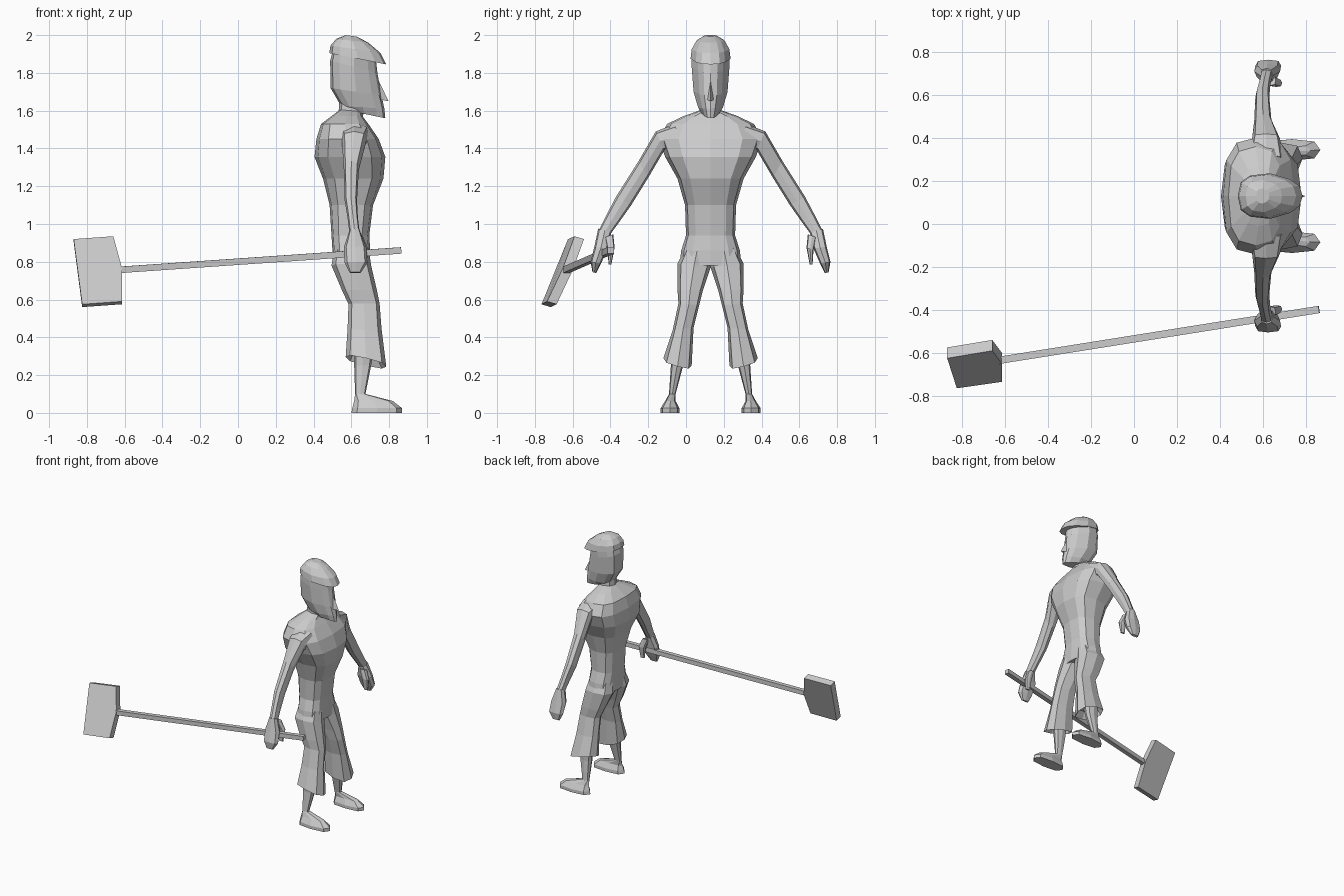
import bpy, bmesh, math
from mathutils import Vector

if "Cube" in bpy.data.objects:
    bpy.data.objects.remove(bpy.data.objects["Cube"])

MID = 0.13  # y of the figure's symmetry plane

grey = bpy.data.materials.new("plain grey")
grey.diffuse_color = (0.6, 0.6, 0.6, 1)
grey.use_nodes = True
grey.node_tree.nodes["Principled BSDF"].inputs["Base Color"].default_value = grey.diffuse_color


def finish(name, bm, mirror=False, y=0.0):
    bmesh.ops.recalc_face_normals(bm, faces=bm.faces)
    mesh = bpy.data.meshes.new(name)
    bm.to_mesh(mesh)
    bm.free()
    mesh.materials.append(grey)
    ob = bpy.data.objects.new(name, mesh)
    ob.location.y = y
    bpy.context.collection.objects.link(ob)
    if mirror:
        mod = ob.modifiers.new("other side", 'MIRROR')
        mod.use_axis = (False, True, False)
        mod.use_mirror_merge = False
    return ob


def ring(xb, xf, a, b, n, tilt=0.0, power=0.7, taper=0.0):
    """Rounded section from back xb to front xf, spanning (y, z) points a to b."""
    pts = []
    for i in range(n):
        t = 2 * math.pi * i / n
        c = math.copysign(abs(math.cos(t)) ** power, math.cos(t))
        s = math.copysign(abs(math.sin(t)) ** power, math.sin(t))
        s *= 1 - taper * max(c, 0)
        k = (s + 1) / 2
        pts.append(((xb + xf) / 2 + c * (xf - xb) / 2,
                    a[0] + (b[0] - a[0]) * k - MID,
                    a[1] + (b[1] - a[1]) * k + tilt * c))
    return pts


def loft(name, rings, mirror=False):
    bm = bmesh.new()
    loops = [[bm.verts.new(p) for p in r] for r in rings]
    n = len(loops[0])
    for lo, hi in zip(loops, loops[1:]):
        for i in range(n):
            j = (i + 1) % n
            bm.faces.new((lo[i], lo[j], hi[j], hi[i]))
    bm.faces.new(loops[0])
    bm.faces.new(loops[-1])
    return finish(name, bm, mirror, MID)


def centred(rows, n, taper=0.0, power=0.7):
    """Rows of back x, back z, front x, front z, half width."""
    return [ring(xb, xf, (MID - h, (zb + zf) / 2), (MID + h, (zb + zf) / 2), n,
                 (zf - zb) / 2, power, taper) for xb, zb, xf, zf, h in rows]


def limb(rows, n=8):
    """Rows of back x, front x, outer (y, z), inner (y, z), front tilt."""
    return [ring(xb, xf, a, b, n, tilt) for xb, xf, a, b, tilt in rows]


# torso
loft("torso", centred([
    (.50, .78, .70, .78, .165), (.50, .86, .70, .86, .155),
    (.495, .94, .695, .94, .13), (.485, 1.10, .715, 1.10, .135),
    (.45, 1.24, .77, 1.24, .175), (.405, 1.355, .78, 1.355, .24),
    (.415, 1.45, .745, 1.45, .275), (.44, 1.53, .69, 1.53, .23),
    (.50, 1.575, .66, 1.57, .14), (.54, 1.605, .65, 1.595, .06)], 12))

# neck, head and cap
loft("neck", centred([(.53, 1.56, .66, 1.56, .06), (.54, 1.70, .68, 1.68, .055)], 8))
loft("head", centred([
    (.56, 1.605, .78, 1.56, .045), (.545, 1.625, .775, 1.61, .066),
    (.49, 1.72, .76, 1.68, .09), (.488, 1.865, .738, 1.80, .1),
    (.50, 1.91, .73, 1.87, .1)], 12, .45))
loft("cap", centred([
    (.483, 1.905, .785, 1.845, .106), (.49, 1.945, .755, 1.905, .1),
    (.52, 1.98, .69, 1.96, .075), (.57, 2.0, .63, 1.992, .035)], 12, .3))

# nose wedge
bm = bmesh.new()
root, tip, left, right, back = [bm.verts.new(p) for p in (
    (.735, 0, 1.78), (.797, 0, 1.65), (.745, -.022, 1.66), (.745, .022, 1.66), (.74, 0, 1.68))]
for f in ((root, left, tip), (root, tip, right), (left, back, tip),
          (back, right, tip), (root, back, left), (root, right, back)):
    bm.faces.new(f)
finish("nose", bm, y=MID)

# arms, fingers and thumbs
loft("arm", limb([
    (.53, .70, (-.06, 1.53), (-.01, 1.38), 0),
    (.55, .68, (-.16, 1.49), (-.115, 1.39), 0),
    (.56, .64, (-.25, 1.335), (-.20, 1.245), 0),
    (.565, .63, (-.37, 1.145), (-.29, 1.10), 0),
    (.58, .635, (-.42, 1.05), (-.35, 1.015), 0),
    (.59, .645, (-.465, .96), (-.405, .94), 0)]), True)
loft("hand", limb([
    (.59, .645, (-.465, .975), (-.395, .955), 0),
    (.56, .68, (-.485, .88), (-.415, .87), 0),
    (.565, .685, (-.505, .80), (-.45, .79), 0),
    (.59, .65, (-.495, .745), (-.475, .74), 0)]), True)
loft("thumb", limb([
    (.61, .66, (-.43, .93), (-.385, .945), 0),
    (.635, .69, (-.415, .86), (-.378, .875), 0),
    (.645, .68, (-.41, .785), (-.395, .785), 0)]), True)

# flared trouser legs with a recessed hem
loft("trouser_leg", limb([
    (.51, .69, (0, .88), (.125, .88), 0),
    (.495, .705, (-.045, .79), (.13, .77), 0),
    (.55, .735, (-.045, .65), (.09, .65), 0),
    (.585, .75, (-.04, .58), (.07, .57), 0),
    (.58, .76, (-.07, .44), (.04, .45), 0),
    (.57, .785, (-.12, .29), (.03, .25), -.025),
    (.60, .75, (-.09, .33), (.01, .31), -.02)]), True)

# shins and feet
loft("shin_and_foot", limb([
    (.615, .72, (-.085, .36), (.0, .36), 0),
    (.615, .705, (-.08, .25), (-.015, .25), 0),
    (.62, .675, (-.09, .10), (-.055, .10), 0),
    (.615, .82, (-.11, .063), (-.055, .063), 0),
    (.605, .868, (-.135, .025), (-.035, .025), 0),
    (.60, .868, (-.135, 0), (-.035, 0), 0)]), True)

# tool shaft, a square bar between two points
bm = bmesh.new()
bmesh.ops.create_cube(bm, size=1)
start, end = Vector((-.63, -.635, .757)), Vector((.862, -.398, .86))
axis = end - start
bmesh.ops.scale(bm, verts=bm.verts, vec=(axis.length, .034, .034))
bmesh.ops.rotate(bm, verts=bm.verts, matrix=axis.to_track_quat('X', 'Z').to_matrix())
bmesh.ops.translate(bm, verts=bm.verts, vec=(start + end) / 2)
finish("tool_shaft", bm)

# tool blade, an extruded five-sided slab
bm = bmesh.new()
face = bm.faces.new([bm.verts.new(p) for p in (
    (-.66, -.59, .935), (-.615, -.65, .77), (-.615, -.735, .59),
    (-.825, -.765, .575), (-.87, -.625, .92))])
out = bmesh.ops.extrude_face_region(bm, geom=[face], use_keep_orig=True)
bmesh.ops.translate(bm, vec=(0, .05, -.015),
                    verts=[v for v in out["geom"] if isinstance(v, bmesh.types.BMVert)])
finish("tool_blade", bm)
